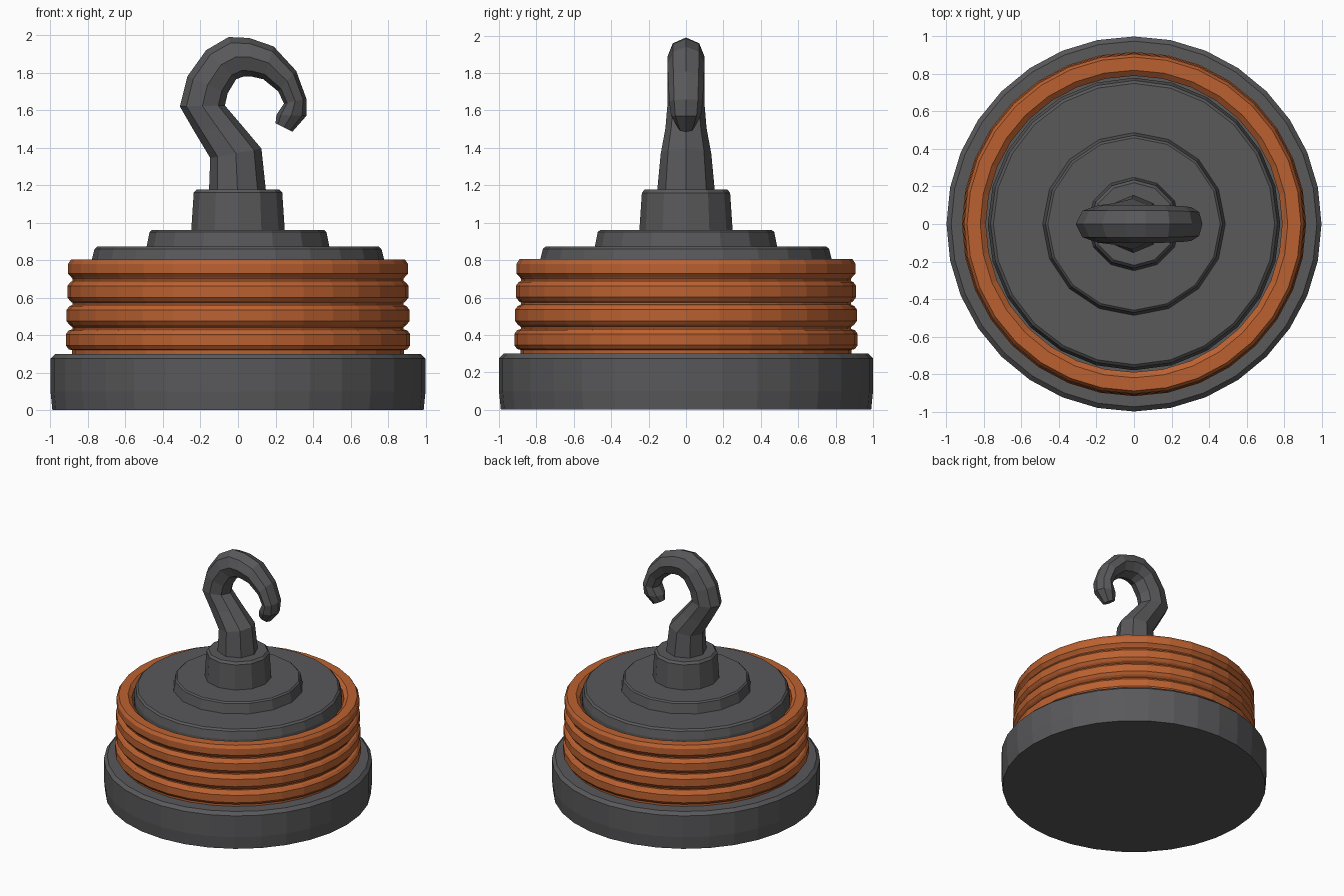
import bpy, bmesh
from math import cos, sin, pi

if "Cube" in bpy.data.objects:
    bpy.data.objects.remove(bpy.data.objects["Cube"])


def material(name, rgb):
    m = bpy.data.materials.new(name)
    m.diffuse_color = (*rgb, 1)
    m.use_nodes = True
    m.node_tree.nodes["Principled BSDF"].inputs["Base Color"].default_value = m.diffuse_color
    return m


IRON = material("dark_iron", (0.10, 0.10, 0.105))
COPPER = material("copper", (0.50, 0.12, 0.03))


def finish(name, bm, mat):
    bmesh.ops.recalc_face_normals(bm, faces=bm.faces)
    me = bpy.data.meshes.new(name)
    bm.to_mesh(me)
    bm.free()
    me.materials.append(mat)
    ob = bpy.data.objects.new(name, me)
    bpy.context.collection.objects.link(ob)
    return ob


def bridge(bm, a, b):
    n = len(a)
    for i in range(n):
        bm.faces.new((a[i], a[(i + 1) % n], b[(i + 1) % n], b[i]))


def lathe(name, profile, sides, mat, closed=False):
    """Spin (radius, z) points around z; cap the ends unless the profile is a closed loop."""
    bm = bmesh.new()
    rings = [[bm.verts.new((r * cos(2 * pi * i / sides), r * sin(2 * pi * i / sides), z))
              for i in range(sides)] for r, z in profile]
    for a, b in zip(rings, rings[1:]):
        bridge(bm, a, b)
    if closed:
        bridge(bm, rings[-1], rings[0])
    else:
        bm.faces.new(rings[0])
        bm.faces.new(rings[-1])
    return finish(name, bm, mat)


# Heavy round base
lathe("base", [(0.99, 0), (1.0, 0.1), (1.0, 0.275), (0.975, 0.30)], 32, IRON)

# Ribbed copper coil, open in the middle
coil = [(0.80, 0.29), (0.885, 0.29), (0.885, 0.32)]
for k, zc in enumerate((0.375, 0.505, 0.632)):
    r = 0.918 - 0.004 * k
    coil += [(r - 0.015, zc - 0.05), (r, zc - 0.03), (r, zc + 0.03), (r - 0.015, zc + 0.05),
             (0.882, zc + 0.057), (0.882, zc + 0.067)]
coil += [(0.89, 0.71), (0.906, 0.728), (0.906, 0.78), (0.89, 0.805),
         (0.82, 0.805), (0.79, 0.78), (0.79, 0.72)]
lathe("coil", coil, 32, COPPER, closed=True)

# Stepped core: lid, raised disc and collar
lathe("lid", [(0.78, 0.29), (0.78, 0.80), (0.765, 0.86), (0.75, 0.873)], 24, IRON)
lathe("raised_disc", [(0.49, 0.86), (0.472, 0.95), (0.46, 0.96)], 16, IRON)
lathe("collar", [(0.25, 0.95), (0.236, 1.16), (0.22, 1.178)], 12, IRON)

# Hook: each section is outer x, outer z, inner x, inner z, half thickness in y
sections = [
    (-0.155, 1.16, 0.150, 1.16, 0.155),
    (-0.148, 1.345, 0.125, 1.395, 0.135),
    (-0.235, 1.49, 0.02, 1.52, 0.11),
    (-0.31, 1.62, -0.07, 1.625, 0.10),
    (-0.27, 1.78, -0.055, 1.69, 0.10),
    (-0.17, 1.92, -0.01, 1.765, 0.10),
    (-0.05, 1.99, 0.03, 1.78, 0.10),
    (0.06, 1.985, 0.07, 1.78, 0.10),
    (0.19, 1.94, 0.135, 1.765, 0.10),
    (0.31, 1.81, 0.215, 1.70, 0.095),
    (0.365, 1.66, 0.245, 1.635, 0.09),
    (0.365, 1.57, 0.205, 1.575, 0.08),
    (0.29, 1.485, 0.20, 1.53, 0.045),
]
bm = bmesh.new()
rings = []
for ox, oz, ix, iz, h in sections:
    ring = []
    for i in range(8):
        a = 2 * pi * i / 8
        t = (1 - cos(a)) / 2
        ring.append(bm.verts.new((ox + (ix - ox) * t, h * sin(a), oz + (iz - oz) * t)))
    rings.append(ring)
for a, b in zip(rings, rings[1:]):
    bridge(bm, a, b)
bm.faces.new(rings[0])
bm.faces.new(rings[-1])
finish("hook", bm, IRON)
